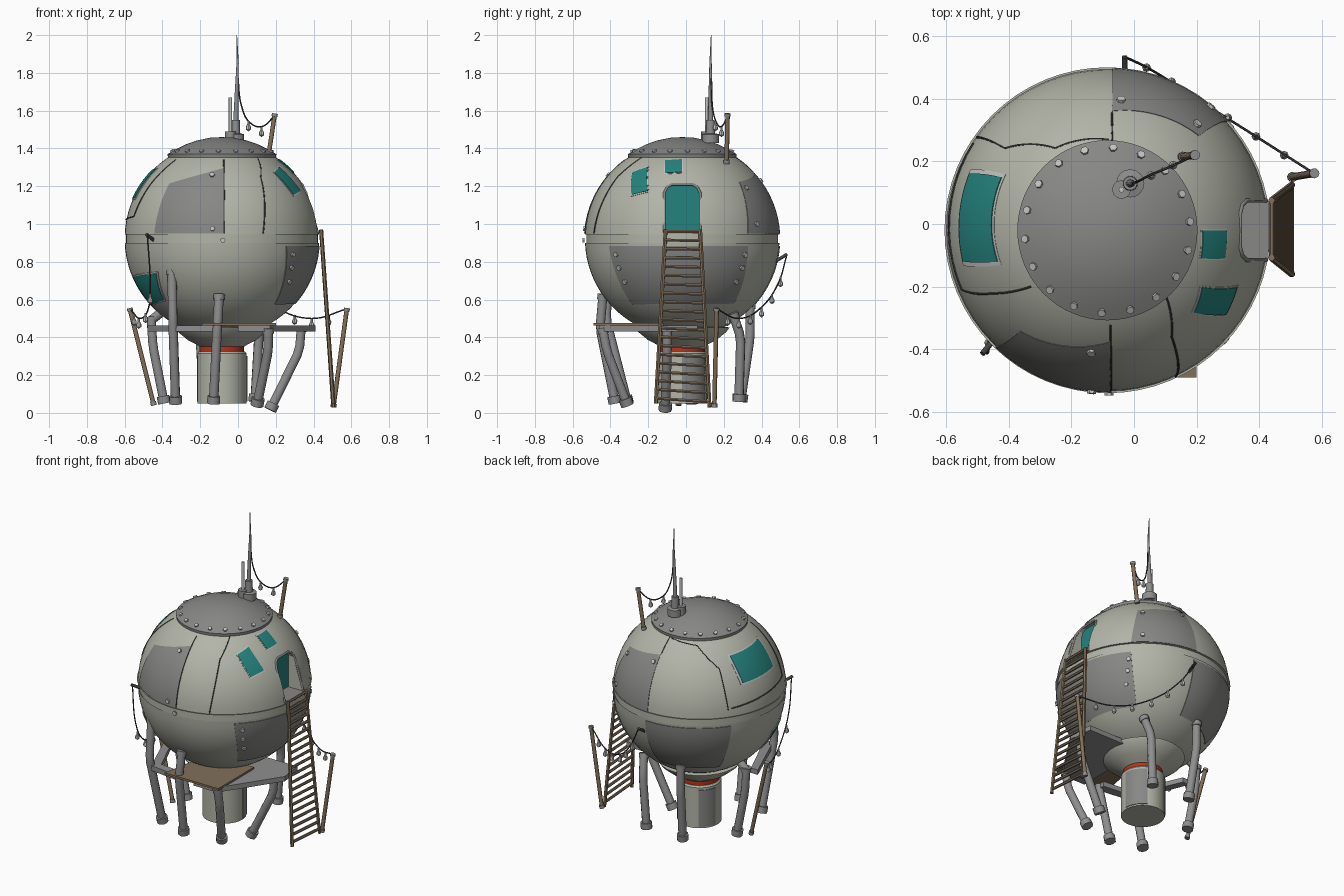
import bpy, bmesh, math
from mathutils import Vector

if "Cube" in bpy.data.objects:
    bpy.data.objects.remove(bpy.data.objects["Cube"])

C = Vector((-0.085, -0.02, 0.92))   # hull centre
R = 0.515


def mat(name, r, g, b):
    m = bpy.data.materials.new(name)
    m.diffuse_color = [((v + 0.055) / 1.055) ** 2.4 for v in (r, g, b)] + [1]
    m.use_nodes = True
    m.node_tree.nodes["Principled BSDF"].inputs["Base Color"].default_value = m.diffuse_color
    return m


HULL = mat("pale hull", 0.70, 0.71, 0.66)
PANEL = mat("grey panel", 0.53, 0.53, 0.525)
METAL = mat("leg metal", 0.56, 0.56, 0.56)
DARK = mat("dark wire", 0.27, 0.27, 0.27)
WOOD = mat("wood", 0.51, 0.44, 0.35)
TEAL = mat("teal glass", 0.14, 0.51, 0.49)
RED = mat("red band", 0.72, 0.20, 0.10)
BULB = mat("light trim", 0.76, 0.77, 0.76)


def finish(name, bm, m, smooth=True):
    bmesh.ops.remove_doubles(bm, verts=bm.verts, dist=1e-5)
    bmesh.ops.recalc_face_normals(bm, faces=bm.faces)
    me = bpy.data.meshes.new(name)
    bm.to_mesh(me)
    bm.free()
    me.materials.append(m)
    if smooth:
        me.shade_smooth()
        me.set_sharp_from_angle(angle=math.radians(32))
    ob = bpy.data.objects.new(name, me)
    bpy.context.collection.objects.link(ob)
    return ob


def lathe(name, prof, m, cx=C.x, cy=C.y, n=64):
    bm = bmesh.new()
    rings = [[bm.verts.new((cx + r * math.cos(2 * math.pi * i / n), cy + r * math.sin(2 * math.pi * i / n), z))
              for i in range(n)] for r, z in prof]
    for a, b in zip(rings, rings[1:]):
        for i in range(n):
            bm.faces.new((a[i], a[(i + 1) % n], b[(i + 1) % n], b[i]))
    return finish(name, bm, m)


def tube(name, pts, r, m, smooth=False, radii=None, res=3):
    cu = bpy.data.curves.new(name, 'CURVE')
    cu.dimensions = '3D'
    cu.bevel_depth, cu.bevel_resolution, cu.use_fill_caps, cu.resolution_u = r, res, True, 8
    sp = cu.splines.new('BEZIER' if smooth else 'POLY')
    P = sp.bezier_points if smooth else sp.points
    P.add(len(pts) - 1)
    for i, p in enumerate(pts):
        P[i].co = tuple(p) if smooth else (*p, 1)
        P[i].radius = radii[i] if radii else 1
        if smooth:
            P[i].handle_left_type = P[i].handle_right_type = 'AUTO'
    cu.materials.append(m)
    ob = bpy.data.objects.new(name, cu)
    bpy.context.collection.objects.link(ob)
    bpy.ops.object.select_all(action='DESELECT')
    ob.select_set(True)
    bpy.context.view_layer.objects.active = ob
    bpy.ops.object.convert(target='MESH')
    ob = bpy.context.object
    ob.data.shade_smooth()
    ob.data.set_sharp_from_angle(angle=math.radians(40))
    return ob


def prism(name, poly, z0, z1, m, axis='z'):
    bm = bmesh.new()
    v = [bm.verts.new((a, b, z0) if axis == 'z' else (z0, a, b)) for a, b in poly]
    ext = bmesh.ops.extrude_face_region(bm, geom=[bm.faces.new(v)])
    d = Vector((0, 0, z1 - z0)) if axis == 'z' else Vector((z1 - z0, 0, 0))
    bmesh.ops.translate(bm, vec=d, verts=[g for g in ext['geom'] if isinstance(g, bmesh.types.BMVert)])
    return finish(name, bm, m, False)


def angles(p, ref=None):
    d = (Vector(p) - C).normalized()
    az = math.atan2(d.y, d.x)
    if ref is not None:
        az = ref + (az - ref + math.pi) % (2 * math.pi) - math.pi
    return az, math.asin(d.z)


def on_hull(az, lat, r=R):
    return C + r * Vector((math.cos(lat) * math.cos(az), math.cos(lat) * math.sin(az), math.sin(lat)))


def patch(name, corners, m, off, grow=1.0, n=14, depth=0.008):
    """Curved plate on the hull spanned by four rough corner points."""
    a0 = angles(corners[0])[0]
    q = [Vector(angles(c, a0)) for c in corners]
    mid = sum(q, Vector((0, 0))) / 4
    q = [mid + (v - mid) * grow for v in q]
    bm = bmesh.new()
    for o in (0, -depth):
        g = [[bm.verts.new(on_hull(*((q[0] * (1 - s / n) + q[1] * s / n) * (1 - t / n)
              + (q[3] * (1 - s / n) + q[2] * s / n) * t / n), R + off + o)) for s in range(n + 1)] for t in range(n + 1)]
        for t in range(n):
            for s in range(n):
                bm.faces.new((g[t][s], g[t][s + 1], g[t + 1][s + 1], g[t + 1][s]))
    bmesh.ops.bridge_loops(bm, edges=[e for e in bm.edges if e.is_boundary])
    return finish(name, bm, m)


def bolt(p, r=0.014):
    d = (Vector(p) - C).normalized()
    tube("bolt", [p, Vector(p) + d * 0.01], r, BULB, res=1)


def hull_pt(p, off=0.0):
    return on_hull(*angles(p), R + off)


# hull with a recessed seam band
lats = [math.radians(2.3 + 87.7 * i / 20) for i in range(21)]
prof = [(R * math.cos(a), C.z - R * math.sin(a)) for a in reversed(lats)]
prof += [(0.521, 0.899), (0.521, 0.892), (0.508, 0.892), (0.508, 0.945), (0.521, 0.945), (0.521, 0.938)][2:5]
prof += [(R * math.cos(a), C.z + R * math.sin(a) + 0.004) for a in lats]
prof[0], prof[-1] = (0, prof[0][1]), (0, prof[-1][1])
hull = lathe("hull", prof, HULL)

# doorway recess
arch = [(-0.115, 0.955), (0.075, 0.955), (0.075, 1.165), (0.06, 1.195), (0.035, 1.21), (-0.075, 1.21),
        (-0.10, 1.195), (-0.115, 1.165)]
cut = prism("door_cutter", arch, 0.305, 0.6, HULL, 'x')
cut.hide_render = True
mod = hull.modifiers.new("doorway", 'BOOLEAN')
mod.operation, mod.object, mod.solver = 'DIFFERENCE', cut, 'EXACT'
bpy.context.view_layer.objects.active = hull
bpy.ops.object.modifier_apply(modifier="doorway")
bpy.data.objects.remove(cut)
prism("door", arch, 0.30, 0.313, TEAL, 'x')
prism("door_floor", [(0.31, -0.113), (0.43, -0.113), (0.435, 0.073), (0.31, 0.073)], 0.95, 0.96, PANEL)
rim = [(C.x + math.sqrt(R * R - (y - C.y) ** 2 - (z - C.z) ** 2) + 0.002, y, z) for y, z in arch[1:] + arch[:1]]
tube("door_frame", rim, 0.007, PANEL)

# plating
patch("front_panel", [(-.44, -.39, .95), (-.075, -.53, .95), (-.075, -.37, 1.29), (-.37, -.35, 1.22)], PANEL, 0.004)
patch("back_panel", [(-.07, .49, .95), (.30, .33, .95), (.215, .29, 1.23), (-.07, .36, 1.27)], PANEL, 0.004)
patch("right_panel", [(.25, -.40, .885), (.29, .32, .885), (.20, .26, .57), (.20, -.29, .57)], PANEL, 0.004)
patch("rear_panel", [(-.05, .49, .885), (-.51, .26, .885), (-.37, .19, .57), (-.06, .35, .57)], PANEL, 0.004)
for p in [(-.135, -.40, 1.25), (-.135, -.53, .975), (-.04, .41, 1.24), (.21, .33, 1.2), (.25, .38, 1.0),
          (-.08, -.53, .915)]:
    bolt(hull_pt(p, 0.003))
for z, w in ((.84, 0), (.77, .01), (.69, .03)):
    bolt(hull_pt((.29, .30 - w, z), 0.003))
    bolt(hull_pt((.28, -.36 + w, z), 0.003))

# seams between plates
for pts in [[(-.075, -.37, 1.31), (-.075, -.33, 1.35)], [(.10, -.22, 1.37), (.12, -.36, 1.25), (.13, -.48, .95)],
            [(-.07, .36, 1.28), (-.07, .25, 1.37)], [(-.08, .27, 1.35), (-.25, .24, 1.33), (-.41, .24, 1.22), (-.52, .29, .99)],
            [(-.33, -.2, 1.34), (-.45, -.22, 1.22), (-.55, -.21, 1.04)], [(-.55, -.21, 1.04), (-.59, .04, 1.02), (-.53, .27, 1.0)],
            [(-.075, -.53, .95), (-.075, -.36, 1.3)]]:
    a0 = angles(pts[0])[0]
    q = [Vector(angles(p, a0)) for p in pts]
    line = [on_hull(*a.lerp(b, i / 8), R + 0.002) for a, b in zip(q, q[1:]) for i in range(9)]
    tube("plate_seam", line, 0.0035, DARK, res=1)

# windows
wins = {"left": [(-.55, -.12, 1.14), (-.55, .17, 1.14), (-.435, .155, 1.29), (-.435, -.12, 1.29)],
        "upper_right": [(.29, -.11, 1.27), (.29, -.02, 1.27), (.215, -.02, 1.338), (.215, -.11, 1.338)],
        "right": [(.29, -.285, 1.153), (.325, -.2, 1.174), (.215, -.2, 1.298), (.19, -.28, 1.27)],
        "lower_left": [(-.55, -.115, .72), (-.43, -.357, .74), (-.39, -.284, .60), (-.45, -.13, .575)]}
for k, c in wins.items():
    patch(k + "_window_frame", c, BULB, 0.004, 1.1)
    patch(k + "_window", c, TEAL, 0.007)

# top cap with bolts
lathe("cap", [(0, 1.34), (.285, 1.345), (.288, 1.37), (.25, 1.392), (.19, 1.422), (.13, 1.443), (.06, 1.457), (0, 1.46)], PANEL)
for i in range(18):
    a = 2 * math.pi * (i + 0.3) / 18
    bolt((C.x + .262 * math.cos(a), C.y + .262 * math.sin(a), 1.384), 0.013)

# antennas
ax, ay = -0.012, 0.13
lathe("antenna_base", [(0, 1.43), (.045, 1.43), (.045, 1.475), (.024, 1.48), (.022, 1.55), (0, 1.55)], METAL, ax, ay, 16)
tube("antenna", [(ax, ay, 1.54), (ax + .005, ay, 1.7), (ax + .01, ay, 1.85), (ax + .006, ay + .003, 2.0)], .014, METAL, radii=[1, .75, .45, .1])
lathe("short_antenna_base", [(0, 1.43), (.03, 1.43), (.03, 1.49), (0, 1.49)], METAL, -.04, .11, 12)
tube("short_antenna", [(-.04, .11, 1.45), (-.04, .11, 1.67)], .009, BULB)

# neck, red band and base cylinder
lathe("collar", [(0, .352), (.12, .352), (.135, .362), (.18, .385), (.235, .43), (.25, .452), (.2, .46)], HULL)
lathe("red_band", [(0, .322), (.118, .322), (.118, .355), (0, .355)], RED)
lathe("base_cylinder", [(0, .05), (.13, .05), (.13, .315), (.122, .325), (0, .325)], HULL)
for a0, a1 in ((0, 62), (122, 170)):
    arc = [math.radians(a0 + (a1 - a0) * i / 12) for i in range(13)]
    poly = [(C.x + r * math.cos(a), C.y + r * math.sin(a)) for r, s in ((.134, arc), (.125, arc[::-1])) for a in s]
    prism("cylinder_panel", poly, .06, .30, PANEL)

# legs: top, knee, foot
legs = [[(-.35, -.40, .75), (-.345, -.425, .5), (-.33, -.31, .05)], [(-.10, -.44, .62), (-.11, -.455, .45), (-.13, -.375, .05)],
        [(.16, -.44, .44), (.16, -.42, .33), (.10, -.31, .04)], [(.335, -.10, .45), (.325, -.10, .33), (.17, -.11, .015)],
        [(-.46, .03, .5), (-.45, .03, .35), (-.39, .03, .05)], [(.13, .25, .52), (.11, .29, .4), (.09, .28, .06)],
        [(-.2, .34, .57), (-.2, .34, .4), (-.18, .29, .06)]]
for t, k, f in legs:
    t, k, f = map(Vector, (t, k, f))
    d = (k - f).normalized()
    tube("leg", [t, k + (t - k).normalized() * .025, k + (f - k).normalized() * .025, f], .025, METAL)
    tube("foot", [f, f + d * .04], .035, METAL)
    tube("leg_top", [t - (t - k).normalized() * .02, t + (t - k).normalized() * .01], .03, METAL)
tube("leg_strut", [(-.46, .03, .49), (-.37, .02, .56)], .025, METAL)

# decks under the hull
prism("grey_deck", [(.0, -.46), (.17, -.46), (.41, -.10), (.39, .06), (.0, .06)], .43, .462, METAL)
prism("grey_beam", [(-.48, -.06), (-.33, -.43), (-.1, -.46), (-.1, -.40), (-.29, -.38), (-.43, -.06)], .43, .462, METAL)
prism("wood_deck", [(-.19, -.49), (.20, -.49), (.20, -.12), (-.12, -.12)], .462, .475, WOOD)

# ladder
rails = [((.44, -.108, .97), (.505, -.16, .05)), ((.44, .075, .97), (.505, .125, .03))]
for a, b in rails:
    tube("ladder_rail", [a, b], .011, WOOD, res=1)
for i in range(20):
    t = 0.01 + i * 0.96 / 19
    tube("ladder_rung", [Vector(a).lerp(Vector(b), t) for a, b in rails], .009, WOOD, res=1)

# posts and hooks
for a, b in [((.505, .15, .03), (.575, .162, .54)), ((-.445, -.04, .04), (-.57, -.02, .54)), ((.155, .215, 1.32), (.193, .22, 1.57))]:
    d = (Vector(b) - Vector(a)).normalized()
    tube("post", [a, b], .012, WOOD)
    tube("post_cap", [b, Vector(b) + d * .015], .016, METAL)
    tube("post_foot", [a, Vector(a) + d * .02], .016, METAL)
tube("left_hook", [(-.44, -.36, .91), (-.485, -.415, .945)], .009, DARK)
tube("back_hook", [(-.03, .47, .80), (-.03, .535, .84)], .009, DARK)

# light strings
strings = [([(ax + .01, ay, 1.79), (.02, .14, 1.62), (.06, .16, 1.54), (.12, .185, 1.515), (.193, .22, 1.57)],
            [(.055, .155, 1.545), (.125, .188, 1.515)]),
           ([(-.48, -.41, .94), (-.465, -.40, .7), (-.47, -.33, .57), (-.52, -.15, .50), (-.57, -.02, .55)],
            [(-.465, -.38, .63), (-.49, -.26, .53), (-.525, -.13, .50), (-.55, -.07, .515)]),
           ([(.575, .162, .55), (.39, .28, .50), (.2, .40, .56), (.06, .49, .69), (-.03, .535, .84)],
            [(.48, .22, .515), (.39, .28, .50), (.30, .34, .52), (.2, .40, .56), (.12, .455, .63), (.04, .50, .72)])]
for pts, bulbs in strings:
    tube("string_wire", pts, .004, DARK, True, res=1)
    for x, y, z in bulbs:
        lathe("bulb", [(0, z), (.006, z - .002), (.006, z - .016), (.014, z - .032), (.013, z - .045), (0, z - .055)],
              BULB, x, y, 8)
